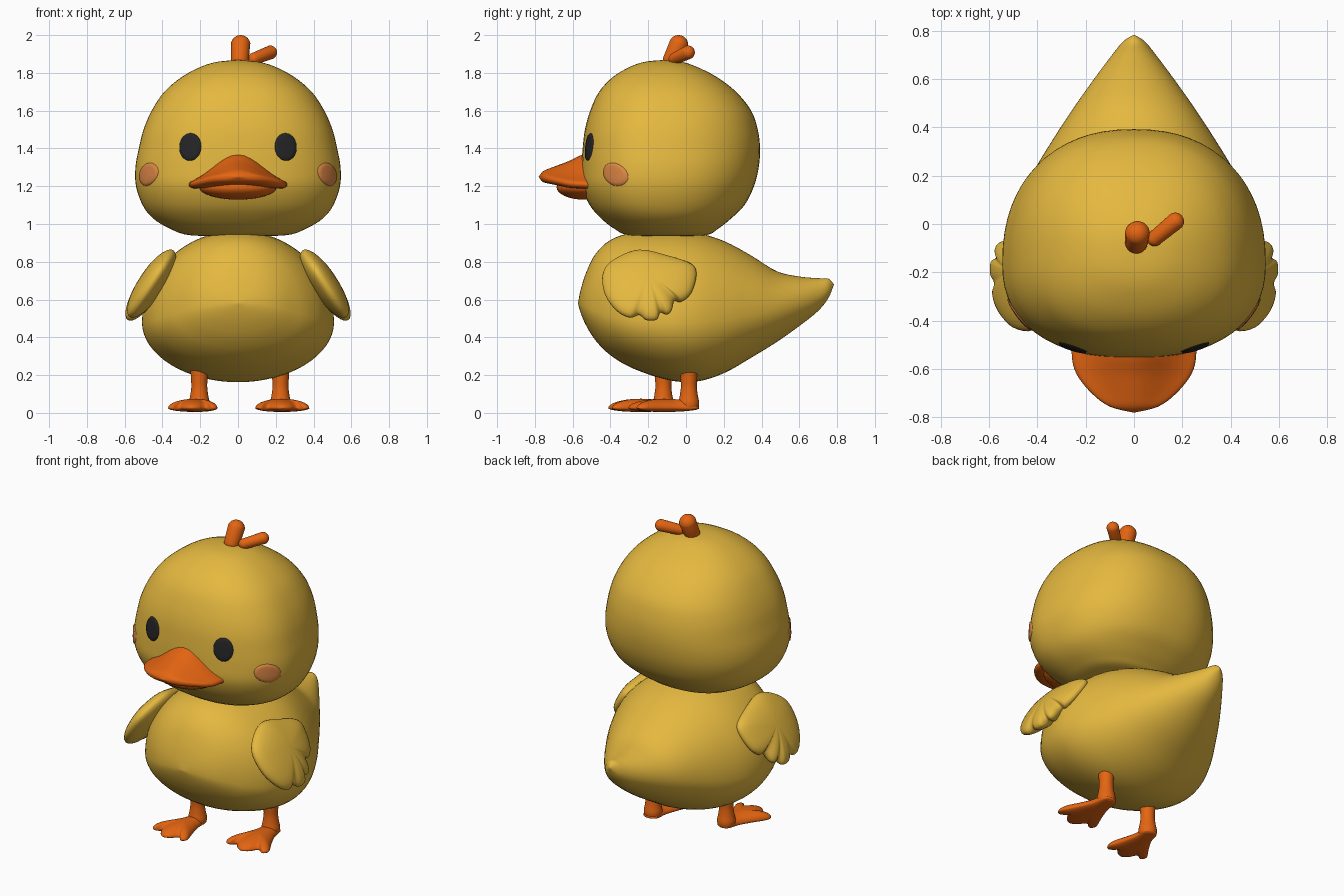
import bpy, bmesh, math
from mathutils import Vector, Matrix
from mathutils.bvhtree import BVHTree

if "Cube" in bpy.data.objects:
    bpy.data.objects.remove(bpy.data.objects["Cube"])


def material(name, rgb):
    m = bpy.data.materials.new(name)
    m.diffuse_color = (*rgb, 1)
    m.use_nodes = True
    m.node_tree.nodes["Principled BSDF"].inputs["Base Color"].default_value = m.diffuse_color
    return m


YELLOW = material("duck yellow", (0.78, 0.48, 0.05))
ORANGE = material("bill orange", (0.78, 0.13, 0.006))
BLACK = material("eye black", (0.018, 0.018, 0.02))
BLUSH = material("cheek blush", (0.72, 0.24, 0.06))


def finish(name, bm, mat, outward=None):
    bmesh.ops.remove_doubles(bm, verts=bm.verts, dist=1e-5)
    bmesh.ops.recalc_face_normals(bm, faces=bm.faces)
    if outward is not None:
        total = sum((f.normal for f in bm.faces), Vector())
        if total.dot(outward) < 0:
            bmesh.ops.reverse_faces(bm, faces=bm.faces)
    me = bpy.data.meshes.new(name)
    bm.to_mesh(me)
    bm.free()
    me.materials.append(mat)
    me.polygons.foreach_set("use_smooth", [True] * len(me.polygons))
    ob = bpy.data.objects.new(name, me)
    bpy.context.collection.objects.link(ob)
    return ob


def smooth_path(pts, closed=False, n=4):
    """Catmull-Rom interpolation of tuples of any length."""
    k, out = len(pts), []
    for i in range(k if closed else k - 1):
        if closed:
            a, b, c, d = (pts[(i + j) % k] for j in (-1, 0, 1, 2))
        else:
            a, b, c, d = (pts[min(max(i + j, 0), k - 1)] for j in (-1, 0, 1, 2))
        for s in range(n):
            t = s / n
            out.append(tuple(
                0.5 * (2 * q + (r - p) * t + (2 * p - 5 * q + 4 * r - w) * t * t
                       + (3 * q - p - 3 * r + w) * t ** 3)
                for p, q, r, w in zip(a, b, c, d)))
    if not closed:
        out.append(tuple(pts[-1]))
    return out


def skin(rings):
    """Join rings of points with quads."""
    bm = bmesh.new()
    vs = [[bm.verts.new(p) for p in r] for r in rings]
    for a, b in zip(vs, vs[1:]):
        m = len(a)
        for i in range(m):
            j = (i + 1) % m
            bm.faces.new((a[i], a[j], b[j], b[i]))
    return bm


def loft(name, stations, section, mat, segs=48):
    angles = [2 * math.pi * i / segs for i in range(segs)]
    rings = [[section(a, *s) for a in angles] for s in smooth_path(stations)]
    return finish(name, skin(rings), mat)


def puff(name, outline, center, place, top, bottom, mat):
    """Pillow shape inside an outline; place(u, v, h) maps it into space."""
    edge = smooth_path(outline, True)
    rings = []
    for i in range(-10, 11):
        a = i / 10 * math.pi / 2
        s, h = math.cos(a), math.sin(a) * (top if i > 0 else bottom)
        rings.append([place(center[0] + (u - center[0]) * s,
                            center[1] + (v - center[1]) * s, h) for u, v in edge])
    return finish(name, skin(rings), mat)


def power(v, e):
    return math.copysign(abs(v) ** e, v)


# Head: horizontal sections (height, half width, front y, back y, y of widest point)
def head_section(a, z, hw, yf, yb, ym):
    s = power(math.sin(a), 0.87)
    return (hw * power(math.cos(a), 0.87), ym + s * ((yb - ym) if s > 0 else (ym - yf)), z)


head = loft("head", [
    (.935, 0, -.1, -.1, -.1), (.94, .25, -.3, .1, -.1), (.975, .36, -.38, .17, -.12),
    (1.03, .45, -.45, .24, -.14), (1.1, .505, -.51, .31, -.16), (1.2, .54, -.552, .36, -.165),
    (1.3, .543, -.553, .385, -.165), (1.4, .525, -.547, .392, -.165), (1.5, .5, -.535, .38, -.16),
    (1.6, .457, -.507, .345, -.15), (1.7, .39, -.46, .265, -.14), (1.78, .295, -.385, .16, -.13),
    (1.835, .19, -.29, .05, -.12), (1.86, .1, -.21, -.03, -.12), (1.868, 0, -.12, -.12, -.12),
], head_section, YELLOW, 64)


# Body with pointed tail: upright sections (y, half width, bottom, widest height, top)
def body_section(a, y, hw, zb, zm, zt):
    s = math.sin(a)
    return (hw * math.cos(a), y, zm + s * ((zt - zm) if s > 0 else (zm - zb)))


loft("body", [
    (-.572, 0, .58, .58, .58), (-.558, .11, .53, .575, .65), (-.53, .2, .465, .56, .74),
    (-.48, .285, .385, .54, .84), (-.4, .38, .305, .51, .915), (-.28, .46, .235, .49, .955),
    (-.1, .507, .175, .48, .965), (.05, .49, .165, .48, .955), (.2, .425, .21, .49, .91),
    (.35, .335, .295, .52, .83), (.48, .25, .375, .55, .75), (.6, .165, .46, .585, .722),
    (.7, .09, .54, .62, .713), (.755, .045, .61, .65, .71), (.783, 0, .68, .68, .68),
], body_section, YELLOW, 64)


# Bill: arched upper half and a rounded lower half
def bill_section(a, y, hw, base, t, bump):
    u = math.cos(a)
    arch = bump * (.5 + .5 * math.cos(math.pi * u)) * (.7 + .3 * math.sin(a))
    return (hw * u, y, base + t * power(math.sin(a), .8) + arch)


loft("upper_bill", [
    (-.42, 0, 1.22, 0, 0), (-.46, .24, 1.205, .04, .13), (-.54, .257, 1.21, .042, .118),
    (-.62, .238, 1.215, .04, .078), (-.7, .175, 1.232, .035, .036),
    (-.755, .1, 1.245, .027, .008), (-.78, 0, 1.25, 0, 0),
], bill_section, ORANGE)

bm = bmesh.new()
bmesh.ops.create_uvsphere(bm, u_segments=32, v_segments=16, radius=1,
                          matrix=Matrix.Translation((0, -.54, 1.195)) @ Matrix.Diagonal((.205, .145, .066, 1)))
finish("lower_bill", bm, ORANGE)

# Wings: feathered outline in (y, z), leaning outward
wing = [(-.44, .74), (-.38, .81), (-.25, .86), (-.1, .83), (.03, .785), (.055, .73),
        (.03, .64), (-.02, .595), (-.06, .6), (-.075, .545), (-.1, .525), (-.135, .535),
        (-.155, .497), (-.21, .495), (-.25, .522), (-.3, .508), (-.37, .545), (-.43, .63)]

# Feet: webbed outline with three toes, half mirrored; legs flare at both ends
half = [(.045, .035), (.06, -.05), (.1, -.15), (.143, -.245), (.12, -.282), (.078, -.255), (.04, -.3)]
foot = [(0, .055)] + half + [(0, -.32)] + [(-x, y) for x, y in reversed(half)]
tree = BVHTree.FromPolygons([v.co for v in head.data.vertices],
                            [p.vertices[:] for p in head.data.polygons])


def patch(name, center, axis, rx, rz, tilt, mat):
    """Thin painted disc laid on the head."""
    axis = Vector(axis).normalized()
    right = Vector((0, 0, 1)).cross(axis).normalized()
    up = axis.cross(right)
    rings = []
    for r, lift in ((0, .007), (.35, .007), (.7, .007), (.95, .006), (1, .001)):
        ring = []
        for i in range(40):
            a = 2 * math.pi * i / 40
            p, q = r * rx * math.cos(a), r * rz * math.sin(a)
            p, q = p * math.cos(tilt) - q * math.sin(tilt), p * math.sin(tilt) + q * math.cos(tilt)
            start = Vector(center) + right * p + up * q + axis * .5
            hit, normal, _, _ = tree.ray_cast(start, -axis)
            ring.append(hit + axis * lift)
        rings.append(ring)
    finish(name, skin(rings), mat, axis)


for side, sx, leg_x, leg_y, turn in (("right", 1, .225, .015, .04), ("left", -1, -.205, -.12, -.15)):
    puff(side + "_wing", wing, (-.2, .69),
         lambda y, z, h: (sx * (.348 + (.85 - z) * .66 + h * .82), y, z + h * .57),
         .07, .07, YELLOW)

    c, s = math.cos(turn), math.sin(turn)
    k = 1 if sx > 0 else .92
    puff(side + "_foot", foot, (0, -.13),
         lambda x, y, h: (leg_x + k * (x * c - y * s), leg_y + k * (x * s + y * c), .025 + h),
         .05, .02, ORANGE)
    loft(side + "_leg", [(.015, 0), (.018, .045), (.05, .055), (.09, .048), (.14, .042), (.2, .045), (.27, .045), (.28, 0)],
         lambda a, z, r: (leg_x + r * math.cos(a), leg_y + r * math.sin(a), z), ORANGE, 24)

    # Eyes and blushing cheeks
    patch(side + "_eye", (sx * .25, -.5, 1.408), (sx * .25, -1, 0), .061, .073, 0, BLACK)
    patch(side + "_cheek", (sx * .475, -.375, 1.263), (sx * .8, -.6, 0), .085, .058, -.3 * sx, BLUSH)


# Tuft on top of the head: two rounded capsules
def capsule(name, start, end, r0, r1):
    start, end = Vector(start), Vector(end)
    d = end - start
    turn = d.to_track_quat('Z', 'Y')
    bm = bmesh.new()
    bmesh.ops.create_uvsphere(bm, u_segments=24, v_segments=16, radius=1)
    for v in bm.verts:
        top = v.co.z > .01
        v.co = (end if top else start) + turn @ (v.co * (r1 if top else r0))
    finish(name, bm, ORANGE)


capsule("tall_tuft", (.01, -.075, 1.87), (.014, -.04, 1.948), .047, .052)
capsule("short_tuft", (.085, -.06, 1.875), (.17, .01, 1.908), .032, .037)
